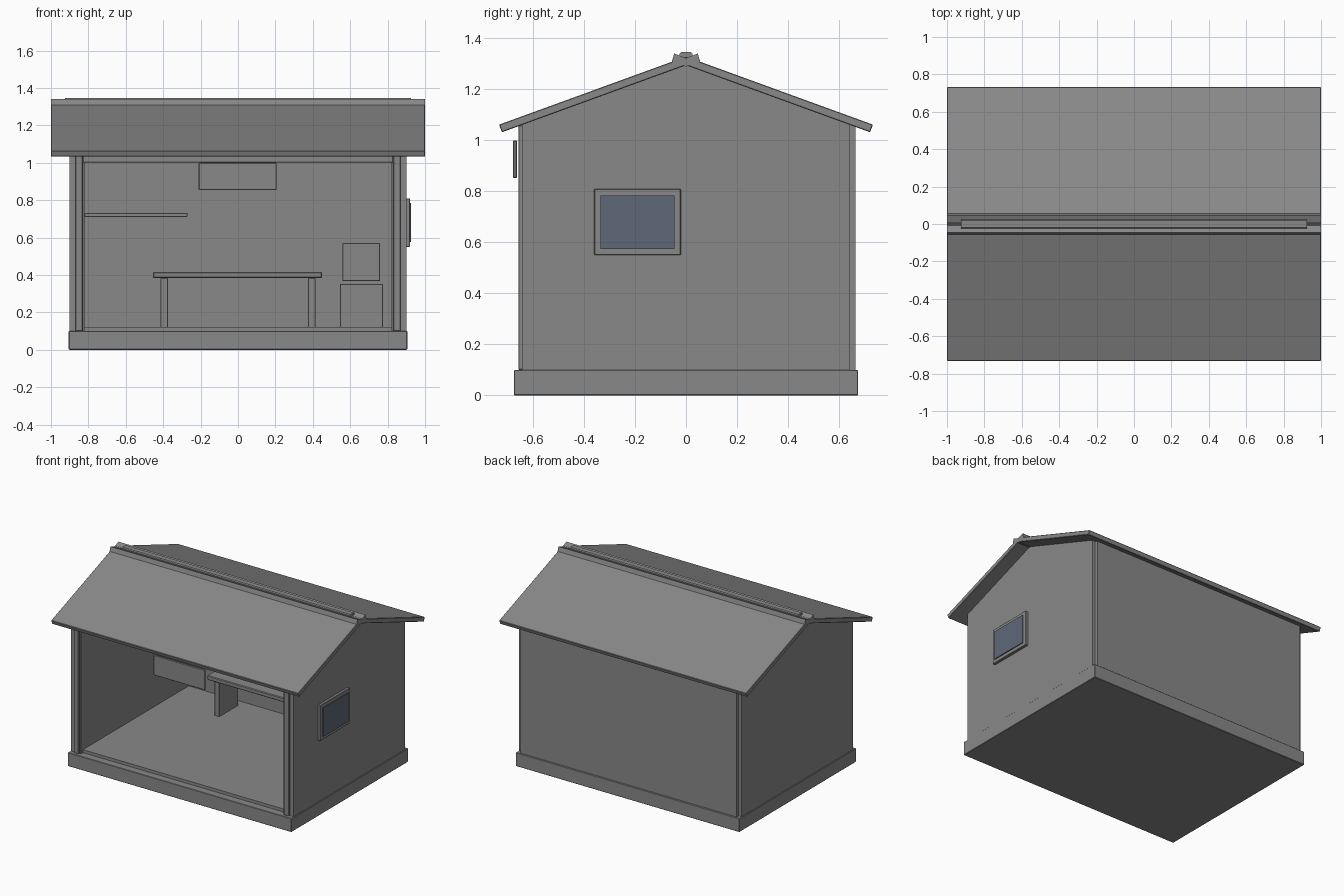
import bpy, bmesh, math
from mathutils import Vector

cube = bpy.data.objects.get("Cube")
if cube:
    bpy.data.objects.remove(cube, do_unlink=True)


def material(name, rgb):
    m = bpy.data.materials.new(name)
    m.use_nodes = True
    m.diffuse_color = (*rgb, 1)
    m.node_tree.nodes["Principled BSDF"].inputs["Base Color"].default_value = (*rgb, 1)
    return m


GREY = material("plain grey", (0.25, 0.25, 0.25))
GLASS = material("blue grey glass", (0.11, 0.14, 0.185))


def extrude_x(name, profile, x0, x1, mat=GREY, bevel=0.0):
    """Extrude a (y, z) profile from x0 to x1."""
    bm = bmesh.new()
    base = bm.faces.new([bm.verts.new((x0, y, z)) for y, z in profile])
    ext = bmesh.ops.extrude_face_region(bm, geom=[base])
    verts = [g for g in ext["geom"] if isinstance(g, bmesh.types.BMVert)]
    bmesh.ops.translate(bm, verts=verts, vec=Vector((x1 - x0, 0, 0)))
    bmesh.ops.recalc_face_normals(bm, faces=bm.faces)
    mesh = bpy.data.meshes.new(name)
    bm.to_mesh(mesh)
    bm.free()
    mesh.materials.append(mat)
    obj = bpy.data.objects.new(name, mesh)
    bpy.context.collection.objects.link(obj)
    if bevel:
        mod = obj.modifiers.new("soft_edges", "BEVEL")
        mod.width = bevel
        mod.segments = 1
    return obj


def box(name, x, y, z, mat=GREY, bevel=0.003):
    profile = [(y[0], z[0]), (y[1], z[0]), (y[1], z[1]), (y[0], z[1])]
    return extrude_x(name, profile, x[0], x[1], mat, bevel)


def mirrored(x, s):
    return sorted((x[0] * s, x[1] * s))


# Base and floor
box("plinth", (-0.905, 0.905), (-0.675, 0.675), (0, 0.1))
box("floor", (-0.82, 0.82), (-0.62, 0.63), (0.1, 0.122), bevel=0)

# Walls, front posts and gables
box("back_wall", (-0.875, 0.875), (0.6, 0.665), (0.1, 1.06), bevel=0)
box("front_header", (-0.83, 0.83), (-0.65, -0.6), (1.0, 1.06))
for s, side in ((1, "left"), (-1, "right")):
    wall = [(-0.643, 0.1), (0.643, 0.1), (0.643, 1.07), (-0.643, 1.07)]
    extrude_x(side + "_wall", wall, *mirrored((0.82, 0.9), s))
    box(side + "_front_post", mirrored((0.83, 0.87), s), (-0.657, -0.6), (0.1, 1.06))
    gable = [(-0.62, 1.07), (0.62, 1.07), (0, 1.296)]
    extrude_x(side + "_gable", gable, *mirrored((0.86, 0.9), s))

# Roof slopes
PITCH = math.radians(20)
RISE, THICK = 1.295, 0.032
c, sn, t = math.cos(PITCH), math.sin(PITCH), math.tan(PITCH)
for s, side in ((1, "back"), (-1, "front")):
    y = 0.722
    slope = [(0, RISE), (s * y, RISE - y * t),
             (s * (y + THICK * sn), RISE - y * t + THICK * c), (0, RISE + THICK / c)]
    extrude_x(side + "_roof", slope, -1, 1, bevel=0.003)
    # Ridge boards tipped up at their outer edges
    ridge = [(0, 1.29), (s * 0.056, 1.309), (s * 0.046, 1.341), (0, 1.323)]
    extrude_x(side + "_ridge_board", ridge, -1, 1)
cap = [(-0.025, 1.328), (0.025, 1.328), (0.025, 1.341),
       (0.019, 1.347), (-0.019, 1.347), (-0.025, 1.341)]
extrude_x("ridge_strip", cap, -0.925, 0.925)

# Side window and hanging sign board
box("window_frame", (0.89, 0.919), (-0.36, -0.02), (0.55, 0.81))
box("window_glass", (0.91, 0.926), (-0.335, -0.045), (0.575, 0.785), GLASS, 0)
box("sign_board", (-0.21, 0.205), (-0.678, -0.663), (0.853, 1.0))

# Workbench
box("bench_top", (-0.455, 0.45), (0.29, 0.57), (0.383, 0.415), bevel=0.005)
for s, side in ((1, "left"), (-1, "right")):
    box(side + "_bench_leg", mirrored((0.375, 0.415), s), (0.32, 0.54), (0.12, 0.383))

# Wall shelf and stacked crates
box("wall_shelf", (-0.82, -0.27), (0.43, 0.61), (0.71, 0.732))
box("lower_crate", (0.545, 0.775), (0.3, 0.53), (0.12, 0.352))
box("upper_crate", (0.558, 0.76), (0.315, 0.515), (0.368, 0.57))
